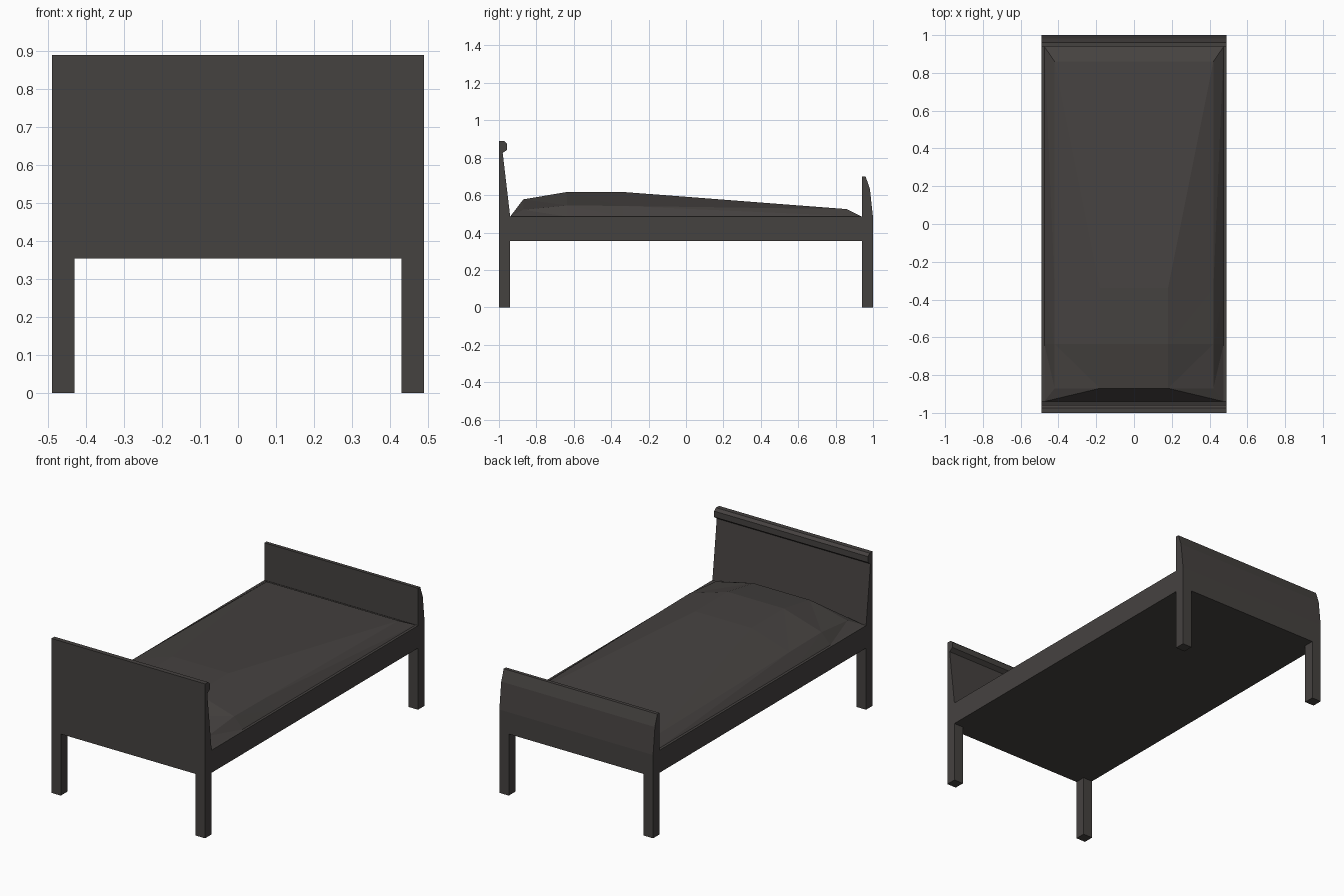
import bpy, bmesh

if "Cube" in bpy.data.objects:
    bpy.data.objects.remove(bpy.data.objects["Cube"])

mat = bpy.data.materials.new("dark_brown_grey")
mat.diffuse_color = (0.06, 0.054, 0.051, 1)
mat.use_nodes = True
mat.node_tree.nodes["Principled BSDF"].inputs["Base Color"].default_value = mat.diffuse_color


def finish(name, bm):
    me = bpy.data.meshes.new(name)
    bm.to_mesh(me)
    bm.free()
    me.materials.append(mat)
    ob = bpy.data.objects.new(name, me)
    bpy.context.collection.objects.link(ob)
    return ob


def board(name, profile, half_width=0.49):
    """Closed y-z profile extruded across the bed."""
    bm = bmesh.new()
    face = bm.faces.new([bm.verts.new((-half_width, y, z)) for y, z in profile])
    res = bmesh.ops.extrude_face_region(bm, geom=[face])
    moved = [v for v in res["geom"] if isinstance(v, bmesh.types.BMVert)]
    bmesh.ops.translate(bm, verts=moved, vec=(2 * half_width, 0, 0))
    bmesh.ops.recalc_face_normals(bm, faces=bm.faces)
    return finish(name, bm)


def leg(name, x, y, height=0.355, size=0.06):
    bm = bmesh.new()
    bmesh.ops.create_cube(bm, size=1)
    for v in bm.verts:
        v.co = (x + v.co.x * size, y + v.co.y * size, (v.co.z + 0.5) * height)
    return finish(name, bm)


# Headboard with rolled top rail, and footboard with rounded outer face
board("headboard", [(-1, 0.355), (-0.94, 0.355), (-0.94, 0.485), (-0.98, 0.825),
                    (-0.957, 0.842), (-0.957, 0.876), (-0.973, 0.89), (-1, 0.89)])
board("footboard", [(0.94, 0.355), (1, 0.355), (1, 0.48), (0.983, 0.635),
                    (0.96, 0.70), (0.94, 0.70)])

# Four square legs
for side, x in (("left", -0.46), ("right", 0.46)):
    for end, y in (("head", -0.97), ("foot", 0.97)):
        leg(f"{end}_{side}_leg", x, y)

# Bed frame: side rails with narrow top rims and flat underside
bm = bmesh.new()
path = [(-0.475, 0.485), (-0.49, 0.485), (-0.49, 0.355),
        (0.49, 0.355), (0.49, 0.485), (0.475, 0.485)]
near, far = [[bm.verts.new((x, y, z)) for x, z in path] for y in (-0.94, 0.94)]
for k in range(len(path) - 1):
    bm.faces.new((near[k], far[k], far[k + 1], near[k + 1]))
finish("bed_frame", bm)

# Mattress and blanket: raised middle towards the head, sloping to the foot
rows = [(-0.87, 0.522, 0.577), (-0.635, 0.545, 0.617),
        (-0.34, 0.542, 0.617), (0.86, 0.525, 0.525)]   # y, edge z, middle z
bx, by, bz = 0.475, 0.94, 0.485
rim = lambda y: [(x, y, bz) for x in (-bx, -bx, -0.18, 0.18, bx, bx)]
grid = [rim(-by)]
for y, ze, zm in rows:
    yr = -by if y == rows[0][0] else by if y == rows[-1][0] else y
    grid.append([(-bx, yr, bz), (-0.42, y, ze), (-0.18, y, zm),
                 (0.18, y, zm), (0.42, y, ze), (bx, yr, bz)])
grid.append(rim(by))

bm = bmesh.new()
g = [[bm.verts.new(p) for p in row] for row in grid]
for j in range(5):
    for i in range(5):
        a, b, c, d = g[j][i], g[j][i + 1], g[j + 1][i + 1], g[j + 1][i]
        if (i >= 2) != (j == 0):
            bm.faces.new((a, b, c))
            bm.faces.new((a, c, d))
        else:
            bm.faces.new((a, b, d))
            bm.faces.new((b, c, d))
bmesh.ops.remove_doubles(bm, verts=bm.verts, dist=0.0005)
finish("mattress", bm)
